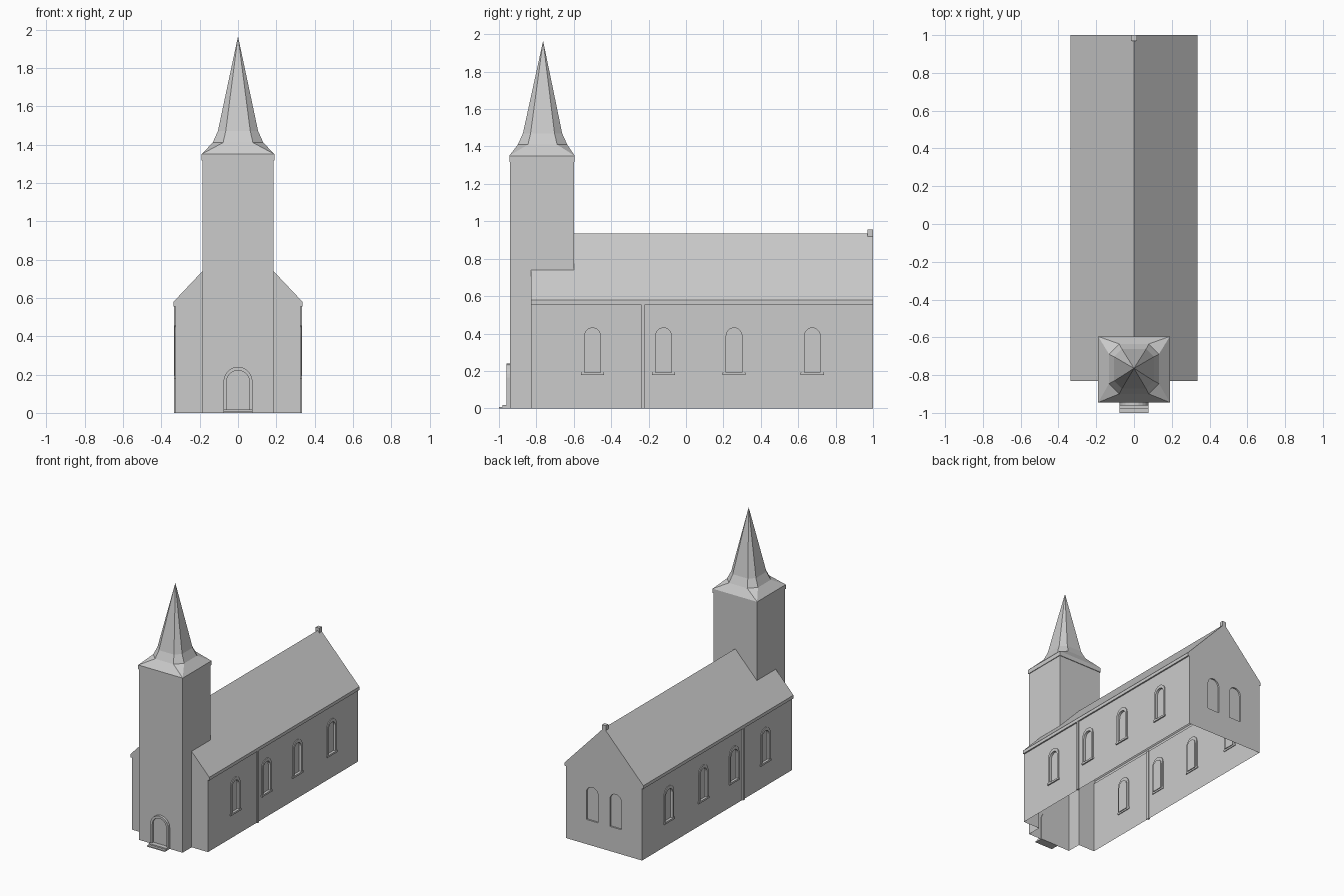
import bpy, bmesh, math

cube = bpy.data.objects.get("Cube")
if cube:
    bpy.data.objects.remove(cube, do_unlink=True)

stone = bpy.data.materials.new("light_grey")
stone.use_nodes = True
GREY = (0.6, 0.6, 0.6, 1)
stone.diffuse_color = GREY
stone.node_tree.nodes["Principled BSDF"].inputs["Base Color"].default_value = GREY


def finish(name, bm):
    bmesh.ops.recalc_face_normals(bm, faces=bm.faces)
    mesh = bpy.data.meshes.new(name)
    bm.to_mesh(mesh)
    bm.free()
    mesh.materials.append(stone)
    obj = bpy.data.objects.new(name, mesh)
    bpy.context.collection.objects.link(obj)
    return obj


def prism(name, points, d0, d1, place):
    """Extrude a (u, z) outline from depth d0 to d1."""
    bm = bmesh.new()
    a, b = [[bm.verts.new(place(u, d, z)) for u, z in points] for d in (d0, d1)]
    bm.faces.new(a)
    bm.faces.new(b)
    n = len(points)
    for i in range(n):
        j = (i + 1) % n
        bm.faces.new((a[i], a[j], b[j], b[i]))
    return finish(name, bm)


def box(name, x0, x1, y0, y1, z0, z1):
    return prism(name, [(x0, z0), (x1, z0), (x1, z1), (x0, z1)], y0, y1,
                 lambda u, d, z: (u, d, z))


def arch(half, z0, top, steps=10):
    """Round-headed outline, from the right foot over to the left foot."""
    curve = [(half * math.cos(math.pi * i / steps),
              top - half + half * math.sin(math.pi * i / steps)) for i in range(steps + 1)]
    return [(half, z0)] + curve + [(-half, z0)]


def arch_frame(name, outer, inner, d0, d1, place):
    """Moulding between two arch outlines, open at the foot."""
    bm = bmesh.new()
    rows = [[bm.verts.new(place(u, d, z)) for u, z in line]
            for line, d in ((outer, d0), (outer, d1), (inner, d1), (inner, d0))]
    for k in range(4):
        p, q = rows[k], rows[(k + 1) % 4]
        for i in range(len(outer) - 1):
            bm.faces.new((p[i], p[i + 1], q[i + 1], q[i]))
    bm.faces.new([r[0] for r in rows])
    bm.faces.new([r[-1] for r in rows])
    return finish(name, bm)


def boolean(target, other, operation):
    mod = target.modifiers.new("shape", 'BOOLEAN')
    mod.operation = operation
    mod.solver = 'EXACT'
    mod.object = other
    bpy.context.view_layer.objects.active = target
    bpy.ops.object.modifier_apply(modifier=mod.name)
    bpy.data.objects.remove(other, do_unlink=True)


WALL, EAVE = 0.325, 0.336
FRONT, BACK = -0.83, 1.0
TOWER_Y = -0.77

# Nave with overhanging eaves and gabled roof, joined to the tower
half = [(WALL, 0), (WALL, 0.555), (EAVE, 0.555), (EAVE, 0.58)]
gable = half + [(0, 0.936)] + [(-u, z) for u, z in reversed(half)]
body = prism("nave_and_tower", gable, FRONT, BACK, lambda u, d, z: (u, d, z))
boolean(body, box("tower", -0.185, 0.185, -0.94, -0.6, 0, 1.32), 'UNION')


def side_place(s, y):
    return lambda u, d, z: (s * d, y + u, z)


def back_place(x):
    return lambda u, d, z: (x + u, d, z)


# Window niches, with mouldings and sills along the sides
opening, surround = arch(0.042, 0.19, 0.43), arch(0.057, 0.19, 0.455)
for s, side in ((1, "left"), (-1, "right")):
    for i, y in enumerate((-0.5, -0.12, 0.257, 0.675)):
        place = side_place(s, y)
        boolean(body, prism("niche", opening, WALL - 0.012, WALL + 0.02, place), 'DIFFERENCE')
        arch_frame(f"{side}_window_frame_{i + 1}", surround, opening, WALL - 0.006, WALL + 0.006, place)
        sill = [(-0.062, 0.178), (0.062, 0.178), (0.062, 0.192), (-0.062, 0.192)]
        prism(f"{side}_window_sill_{i + 1}", sill, WALL - 0.006, WALL + 0.01, place)
    # Downpipe strip on each long wall
    a, b = sorted((s * (WALL - 0.006), s * (EAVE - 0.001)))
    box(f"{side}_wall_strip", a, b, -0.24, -0.22, 0, 0.555)
for x in (-0.1, 0.1):
    niche = prism("niche", arch(0.05, 0.19, 0.45), BACK - 0.012, BACK + 0.02, back_place(x))
    boolean(body, niche, 'DIFFERENCE')

# The shell is open underneath
bm = bmesh.new()
bm.from_mesh(body.data)
floor = [f for f in bm.faces if all(v.co.z < 0.001 for v in f.verts)]
bmesh.ops.delete(bm, geom=floor, context='FACES')
bm.to_mesh(body.data)
bm.free()

# Cornice
box("tower_cornice", -0.19, 0.19, TOWER_Y - 0.175, TOWER_Y + 0.175, 1.317, 1.35)

# Spire: square foot flaring up into an eight-sided needle
bm = bmesh.new()
foot = [bm.verts.new((x * 0.19, TOWER_Y + y * 0.175, 1.35))
        for x, y in ((1, 1), (-1, 1), (-1, -1), (1, -1))]


def octagon(wide, narrow, z):
    ring = ((wide, narrow), (narrow, wide), (-narrow, wide), (-wide, narrow),
            (-wide, -narrow), (-narrow, -wide), (narrow, -wide), (wide, -narrow))
    return [bm.verts.new((x, TOWER_Y + 0.003 + y, z)) for x, y in ring]


low, mid = octagon(0.132, 0.078, 1.41), octagon(0.105, 0.064, 1.47)
tip = bm.verts.new((0, TOWER_Y + 0.006, 1.965))
for i in range(4):
    j = (i + 1) % 4
    bm.faces.new((foot[i], low[2 * i + 1], low[2 * i]))
    bm.faces.new((foot[i], foot[j], low[2 * j], low[2 * i + 1]))
for i in range(8):
    j = (i + 1) % 8
    bm.faces.new((low[i], low[j], mid[j], mid[i]))
    bm.faces.new((mid[i], mid[j], tip))
finish("spire", bm)

# Doorway and steps
front_place = lambda u, d, z: (u, -d, z)
arch_frame("door_frame", arch(0.076, 0, 0.24), arch(0.06, 0, 0.222), 0.935, 0.96, front_place)
prism("door", arch(0.062, 0, 0.224), 0.935, 0.946, front_place)
box("upper_step", -0.076, 0.076, -0.98, -0.935, 0, 0.018)
box("lower_step", -0.076, 0.076, -1.0, -0.975, 0, 0.008)

# Small block on the rear end of the ridge
box("ridge_block", -0.016, 0.016, 0.97, 1.0, 0.92, 0.957)
